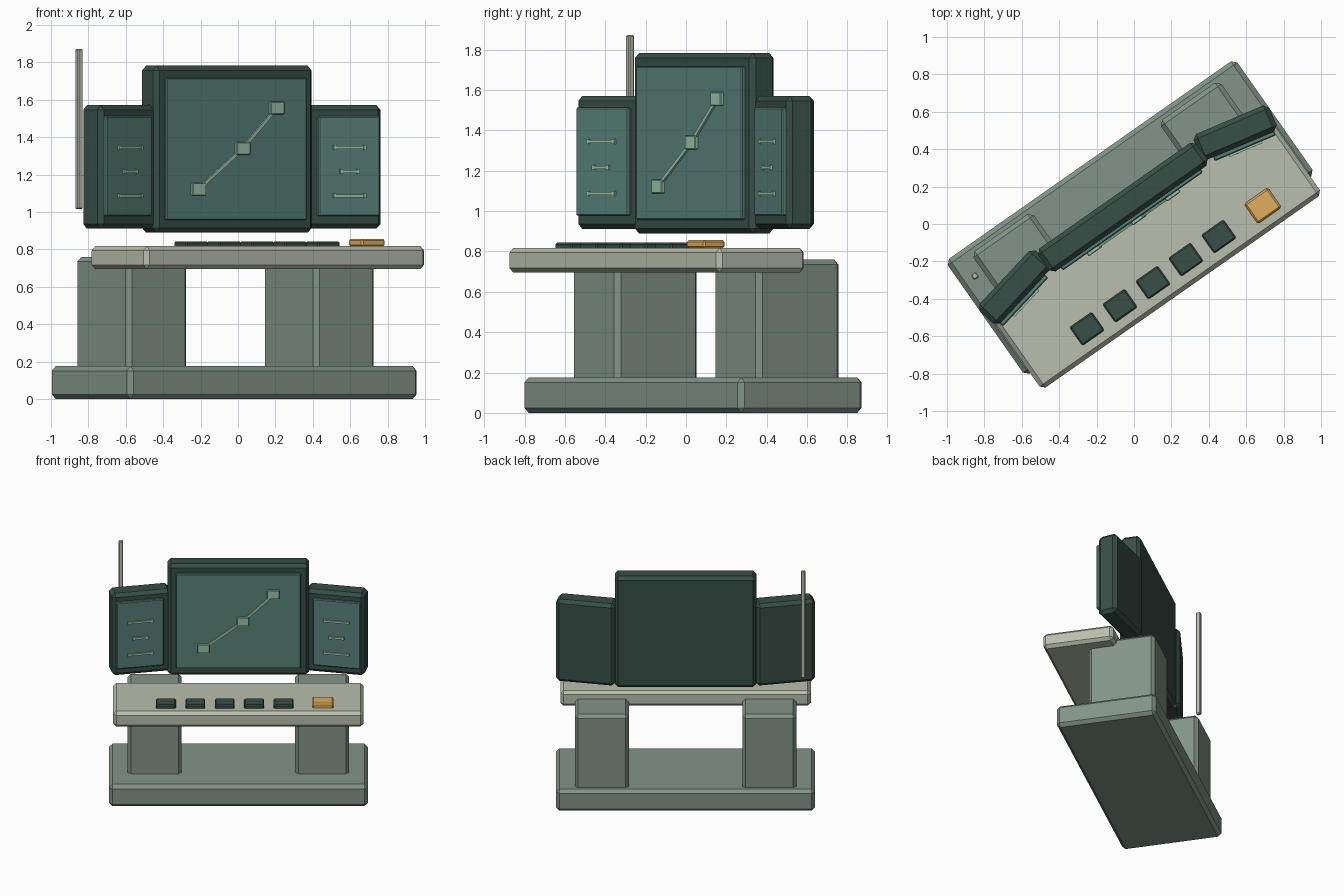
import bpy, bmesh
from math import radians, atan2, hypot
from mathutils import Matrix, Vector

old = bpy.data.objects.get("Cube")
if old:
    bpy.data.objects.remove(old)


def material(name, rgb):
    lin = [((c / 255 + 0.055) / 1.055) ** 2.4 for c in rgb] + [1.0]
    m = bpy.data.materials.new(name)
    m.use_nodes = True
    m.diffuse_color = lin
    bsdf = next(n for n in m.node_tree.nodes if n.type == 'BSDF_PRINCIPLED')
    bsdf.inputs["Base Color"].default_value = lin
    bsdf.inputs["Roughness"].default_value = 0.8
    return m


BODY = material("grey_green", (130, 148, 136))
DESK = material("pale_stone", (185, 191, 173))
CASE = material("dark_green", (56, 78, 71))
GLASS = material("screen_teal", (88, 129, 120))
MARK = material("mint", (154, 196, 171))
AMBER = material("amber", (224, 174, 94))

# The whole console is turned about the vertical axis
ROOT = Matrix.Rotation(radians(35), 4, 'Z') @ Matrix.Translation((0.003, 0, 0))


def box(name, size, loc, mat, bevel=0.0, frame=ROOT, tilt=0.0):
    """Chamfered box centred on loc in the given frame; tilt turns it in the xz plane."""
    bm = bmesh.new()
    bmesh.ops.create_cube(bm, size=1)
    bmesh.ops.scale(bm, vec=size, verts=bm.verts)
    if bevel:
        bmesh.ops.bevel(bm, geom=bm.edges[:], offset=bevel, segments=1,
                        affect='EDGES', profile=0.5)
    me = bpy.data.meshes.new(name)
    bm.to_mesh(me)
    bm.free()
    me.materials.append(mat)
    ob = bpy.data.objects.new(name, me)
    ob.matrix_world = frame @ Matrix.Translation(loc) @ Matrix.Rotation(-tilt, 4, 'Y')
    bpy.context.collection.objects.link(ob)
    return ob


# Base, pedestals and desk
box("base", (1.89, 0.75, 0.176), (0, 0.04, 0.088), BODY, 0.025)
for side, s in (("left", 1), ("right", -1)):
    box(side + "_pedestal", (0.395, 0.5, 0.61), (s * 0.612, 0.12, 0.455), BODY, 0.025)
box("desk_top", (1.83, 0.53, 0.123), (0, -0.18, 0.756), DESK, 0.023)

# Keys along the front of the desk
for i in range(5):
    box(f"key_{i + 1}", (0.145, 0.12, 0.035), (-0.53 + i * 0.215, -0.315, 0.826), CASE, 0.008)
box("amber_key", (0.155, 0.13, 0.042), (0.617, -0.315, 0.836), AMBER, 0.01)

# Central monitor
mid = ROOT @ Matrix.Translation((0, 0.108, 0))
box("main_monitor", (1.035, 0.15, 0.893), (0, 0, 1.336), CASE, 0.025, mid)
box("main_screen", (0.915, 0.025, 0.76), (0, -0.081, 1.337), GLASS, 0.006, mid)

# Linked nodes on the main screen
nodes = [Vector((-0.255, -0.1, 1.122)), Vector((0.033, -0.1, 1.34)), Vector((0.255, -0.1, 1.556))]
for i, p in enumerate(nodes):
    box(f"graph_node_{i + 1}", (0.09, 0.022, 0.068), p, MARK, 0.004, mid)
for i, (a, b) in enumerate(zip(nodes, nodes[1:])):
    d = b - a
    box(f"graph_link_{i + 1}", (hypot(d.x, d.z), 0.012, 0.018), (a + b) / 2, MARK, 0,
        mid, atan2(d.z, d.x))

# Side monitors, folded toward the front
for side, s in (("left", 1), ("right", -1)):
    wing = (ROOT @ Matrix.Translation((s * 0.72, 0.09, 0))
            @ Matrix.Rotation(radians(-12 * s), 4, 'Z'))
    box(side + "_monitor", (0.44, 0.15, 0.66), (0, 0, 1.241), CASE, 0.025, wing)
    cx = s * 0.018
    box(side + "_screen", (0.355, 0.028, 0.535), (cx, -0.084, 1.245), GLASS, 0.006, wing)
    for i, (z, w) in enumerate(((1.345, 0.19), (1.216, 0.115), (1.087, 0.19))):
        box(f"{side}_gauge_{i + 1}", (w, 0.012, 0.016), (cx, -0.102, z), MARK, 0, wing)
        for e in (-1, 1):
            box(f"{side}_gauge_{i + 1}_end", (0.016, 0.016, 0.026),
                (cx + e * (w / 2 - 0.008), -0.102, z), MARK, 0, wing)

# Aerial behind the right side monitor
box("aerial", (0.033, 0.033, 0.856), (-0.859, 0.26, 1.444), DESK, 0.006)
